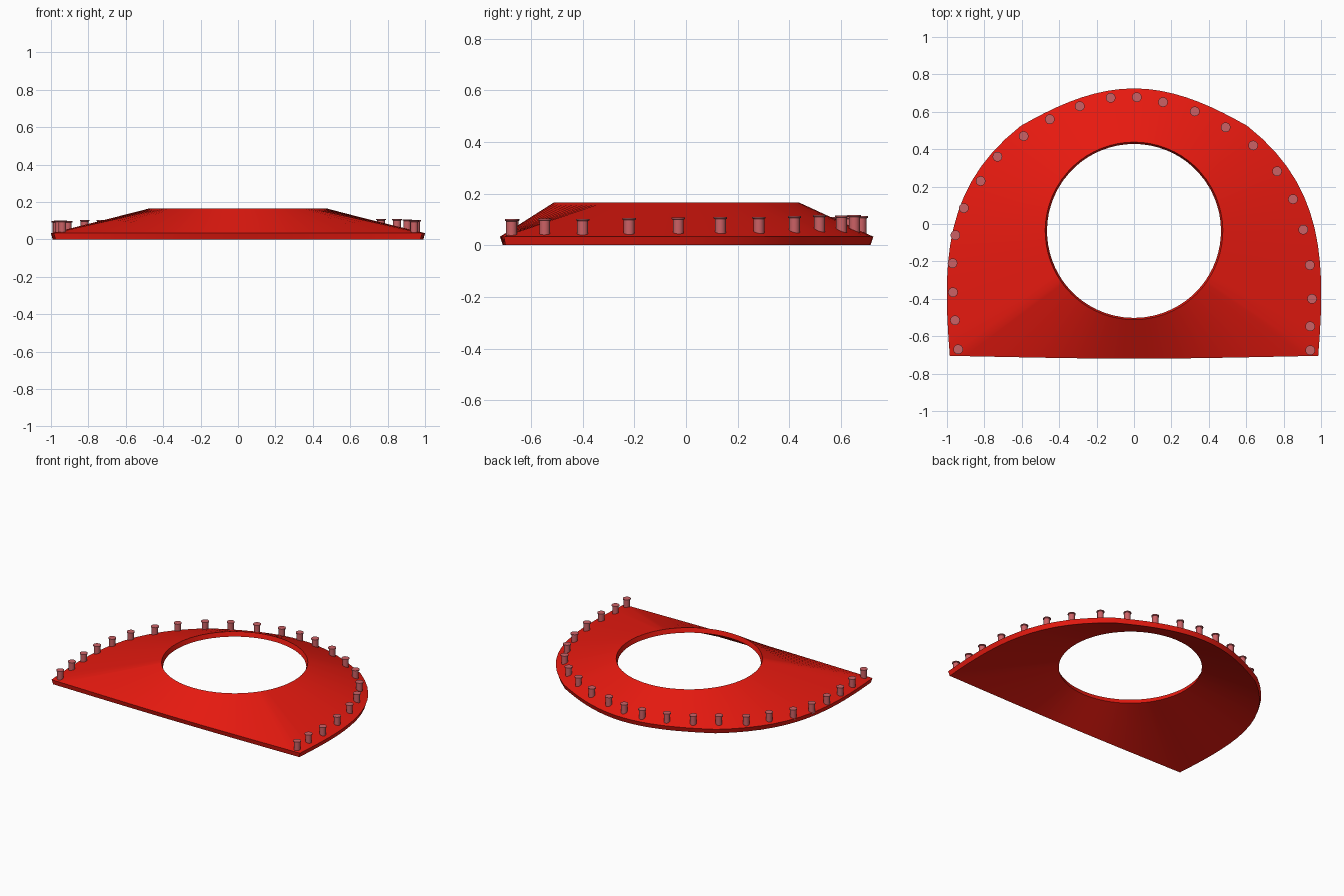
import bpy, bmesh, math
from mathutils import Vector
from mathutils.bvhtree import BVHTree

if "Cube" in bpy.data.objects:
    bpy.data.objects.remove(bpy.data.objects["Cube"])


def material(name, color):
    m = bpy.data.materials.new(name)
    m.diffuse_color = color
    m.use_nodes = True
    m.node_tree.nodes["Principled BSDF"].inputs["Base Color"].default_value = m.diffuse_color
    return m


def make_object(name, bm, mat, angle):
    me = bpy.data.meshes.new(name)
    bm.to_mesh(me)
    ob = bpy.data.objects.new(name, me)
    bpy.context.collection.objects.link(ob)
    me.materials.append(mat)
    bpy.ops.object.select_all(action='DESELECT')
    ob.select_set(True)
    bpy.context.view_layer.objects.active = ob
    bpy.ops.object.shade_smooth_by_angle(angle=math.radians(angle))
    return ob


def bezier(p, n):
    p = [Vector(q) for q in p]
    out = []
    for i in range(n):
        t = i / n
        s = 1 - t
        out.append(p[0]*s**3 + p[1]*3*s*s*t + p[2]*3*s*t*t + p[3]*t**3)
    return out


red = material("red", (0.8, 0.01, 0.005, 1))
pink = material("dusty_red", (0.6, 0.12, 0.13, 1))

# Half outline, front centre to back centre, then mirrored
half = bezier([(0, -0.72), (0.33, -0.72), (0.66, -0.711), (0.985, -0.705)], 12)
half += bezier([(0.985, -0.705), (1.025, -0.2), (1.02, 0.2), (0.605, 0.525)], 14)
half += bezier([(0.605, 0.525), (0.42, 0.63), (0.22, 0.725), (0, 0.725)], 9)
half.append(Vector((0, 0.725)))
outline = half + [Vector((-p.x, p.y)) for p in reversed(half[1:-1])]

# Sloping shell: outer outline rising to a round opening, open underneath
centre = Vector((0, -0.037))
R_TOP, R_LOW = 0.475, 0.465


def ring(bm, kind, z, amount):
    verts = []
    for p in outline:
        d = p - centre
        u = d.normalized()
        q = centre + u * (amount if kind == 'hole' else d.length - amount)
        verts.append(bm.verts.new((q.x, q.y, z)))
    return verts


bm = bmesh.new()
loops = [ring(bm, 'hole', 0.165, R_TOP), ring(bm, 'edge', 0.033, 0),
         ring(bm, 'edge', 0.0, 0.011), ring(bm, 'hole', 0.133, R_LOW)]
n = len(outline)
for k in range(4):
    a, b = loops[k], loops[(k + 1) % 4]
    for i in range(n):
        j = (i + 1) % n
        bm.faces.new((a[i], b[i], b[j], a[j]))
bmesh.ops.recalc_face_normals(bm, faces=bm.faces)
surface = BVHTree.FromBMesh(bm)
make_object("sloped_collar", bm, red, 30)
bm.free()

# Pegs around the rim, seated on the slope
pegs = [(-.94, -.67), (-.957, -.515), (-.968, -.365), (-.97, -.21), (-.955, -.06),
        (-.91, .085), (-.82, .23), (-.73, .36), (-.59, .47), (-.45, .56),
        (-.29, .63), (-.125, .675), (.015, .678), (.155, .652), (.325, .602),
        (.49, .517), (.637, .42), (.765, .282), (.85, .133), (.905, -.03),
        (.94, -.22), (.952, -.40), (.942, -.547), (.942, -.675)]
# peg side profile: radius, height above the slope
profile = [(0.021, -0.015), (0.021, 0.050), (0.026, 0.052), (0.026, 0.058)]
SIDES = 16
for number, (x, y) in enumerate(pegs, 1):
    hit = surface.ray_cast(Vector((x, y, 1)), Vector((0, 0, -1)))[0]
    z0 = hit.z if hit else 0.04
    bm = bmesh.new()
    rings = []
    for r, h in profile:
        rings.append([bm.verts.new((x + r*math.cos(2*math.pi*i/SIDES),
                                    y + r*math.sin(2*math.pi*i/SIDES), z0 + h))
                      for i in range(SIDES)])
    for a, b in zip(rings, rings[1:]):
        for i in range(SIDES):
            j = (i + 1) % SIDES
            bm.faces.new((a[i], a[j], b[j], b[i]))
    bm.faces.new(rings[0][::-1])
    bm.faces.new(rings[-1])
    make_object(f"rim_peg_{number:02d}", bm, pink, 35)
    bm.free()
